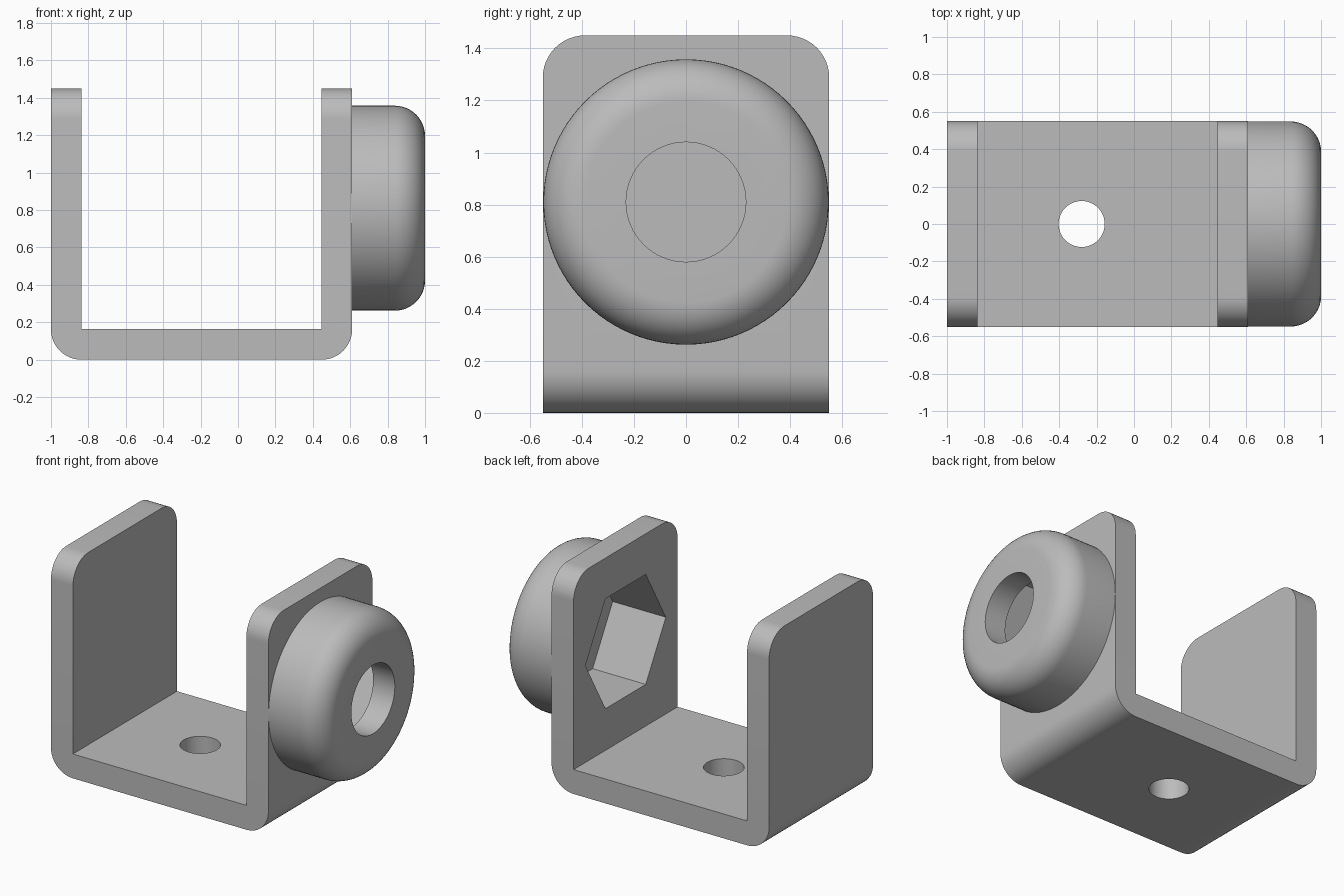
import bpy, bmesh, math
from mathutils import Matrix, Vector

if "Cube" in bpy.data.objects:
    bpy.data.objects.remove(bpy.data.objects["Cube"], do_unlink=True)

WALL, HALF_Y, TOP, ROUND = 0.163, 0.55, 1.45, 0.162
LEFT, RIGHT = -1.0, 0.61          # outer faces of the bracket
AXIS_Z = 0.81                     # height of the boss axis

grey = bpy.data.materials.new("plain grey")
grey.use_nodes = True
grey.diffuse_color = (0.5, 0.5, 0.5, 1)
grey.node_tree.nodes["Principled BSDF"].inputs["Base Color"].default_value = (0.5, 0.5, 0.5, 1)


def make(name, bm):
    bmesh.ops.recalc_face_normals(bm, faces=bm.faces)
    mesh = bpy.data.meshes.new(name)
    bm.to_mesh(mesh)
    bm.free()
    obj = bpy.data.objects.new(name, mesh)
    mesh.materials.append(grey)
    bpy.context.collection.objects.link(obj)
    return obj


def round_edges(bm, test, radius, segments):
    edges = [e for e in bm.edges if test(e.verts[0].co, e.verts[1].co)]
    bmesh.ops.bevel(bm, geom=edges, offset=radius, segments=segments,
                    profile=0.5, affect='EDGES', clamp_overlap=False)


def x_prism(x0, x1, radius, sides):
    """Prism along x on the boss axis, with a corner pointing along y."""
    bm = bmesh.new()
    bmesh.ops.create_cone(bm, cap_ends=True, segments=sides, radius1=radius,
                          radius2=radius, depth=x1 - x0)
    bmesh.ops.rotate(bm, verts=bm.verts, matrix=Matrix.Rotation(math.pi / 2, 3, 'Y'))
    # bring the first corner onto the y axis
    v = bm.verts[:][0].co
    turn = -math.atan2(v.z, v.y)
    bmesh.ops.rotate(bm, verts=bm.verts, matrix=Matrix.Rotation(turn, 3, 'X'))
    bmesh.ops.translate(bm, verts=bm.verts, vec=((x0 + x1) / 2, 0, AXIS_Z))
    return bm


def cut(obj, cutters):
    bpy.context.view_layer.objects.active = obj
    for cutter in cutters:
        mod = obj.modifiers.new("cut", 'BOOLEAN')
        mod.operation, mod.solver, mod.object = 'DIFFERENCE', 'EXACT', cutter
        bpy.ops.object.modifier_apply(modifier=mod.name)


# U-shaped bracket: extruded profile, rounded lower bends and wall corners
bm = bmesh.new()
profile = [(LEFT, 0), (RIGHT, 0), (RIGHT, TOP), (RIGHT - WALL, TOP), (RIGHT - WALL, WALL),
           (LEFT + WALL, WALL), (LEFT + WALL, TOP), (LEFT, TOP)]
face = bm.faces.new([bm.verts.new((x, -HALF_Y, z)) for x, z in profile])
new = bmesh.ops.extrude_face_region(bm, geom=[face])["geom"]
bmesh.ops.translate(bm, vec=(0, 2 * HALF_Y, 0),
                    verts=[g for g in new if isinstance(g, bmesh.types.BMVert)])
round_edges(bm, lambda a, b: (a.z == b.z == 0 and a.x == b.x)
            or (a.z == b.z and a.z > 1 and a.y == b.y), ROUND, 12)
bracket = make("bracket", bm)

# Round boss with a filleted outer rim
bm = x_prism(RIGHT, 1.0, 0.548, 96)
round_edges(bm, lambda a, b: a.x > 0.99 and b.x > 0.99, ROUND, 12)
boss = make("boss", bm)

# Cutters: hexagonal pocket, round bore, mounting hole
pocket = make("pocket_cutter", x_prism(0.3, 0.84, 0.425, 6))
bore = make("bore_cutter", x_prism(0.7, 1.2, 0.23, 64))
bm = bmesh.new()
bmesh.ops.create_cone(bm, cap_ends=True, segments=64, radius1=0.123, radius2=0.123, depth=0.6,
                      matrix=Matrix.Translation(Vector((-0.28, 0, 0.08))))
hole = make("hole_cutter", bm)

cut(bracket, [pocket, hole])
cut(boss, [pocket, bore])
for helper in (pocket, bore, hole):
    bpy.data.objects.remove(helper, do_unlink=True)

# Smooth shading with sharp edges kept
bpy.ops.object.select_all(action='DESELECT')
for obj in (bracket, boss):
    obj.select_set(True)
bpy.context.view_layer.objects.active = boss
bpy.ops.object.shade_smooth_by_angle(angle=math.radians(30))
